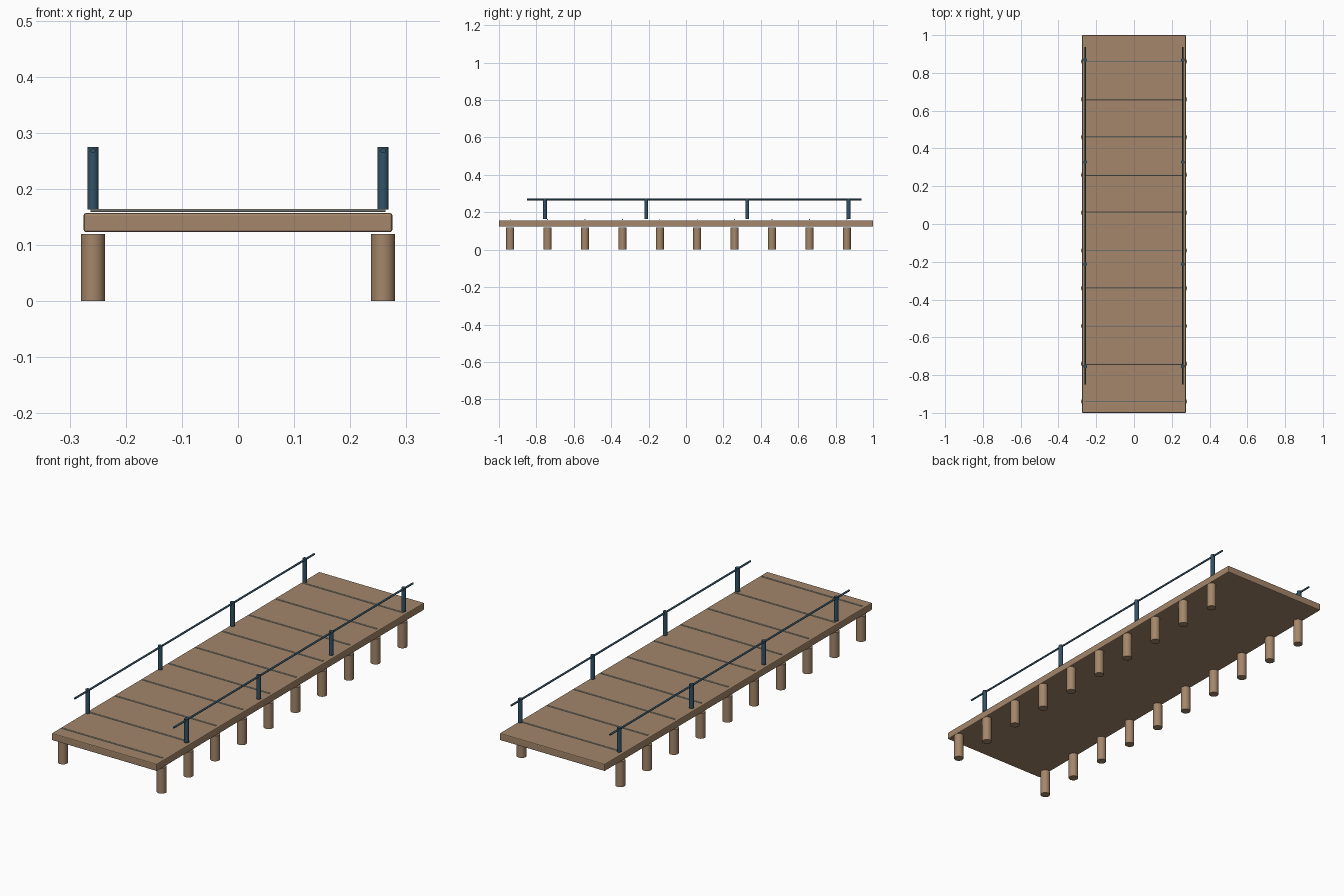
import bpy
from math import radians

if "Cube" in bpy.data.objects:
    bpy.data.objects.remove(bpy.data.objects["Cube"], do_unlink=True)


def material(name, rgb):
    m = bpy.data.materials.new(name)
    m.use_nodes = True
    color = (*rgb, 1)
    m.diffuse_color = color
    m.node_tree.nodes["Principled BSDF"].inputs["Base Color"].default_value = color
    return m


wood = material("brown wood", (0.37, 0.24, 0.145))
metal = material("dark blue metal", (0.032, 0.085, 0.13))
rope = material("pale seam", (0.62, 0.64, 0.56))


def cylinder(name, mat, radius, length, loc, sides=24, rot=(0, 0, 0)):
    bpy.ops.mesh.primitive_cylinder_add(
        vertices=sides, radius=radius, depth=length, location=loc, rotation=rot)
    ob = bpy.context.object
    ob.name = name
    ob.data.materials.append(mat)
    bpy.ops.object.shade_smooth_by_angle(angle=radians(40))
    return ob


# Deck slab with softened edges
bpy.ops.mesh.primitive_cube_add(size=1, location=(0, 0, 0.14))
deck = bpy.context.object
deck.name = "deck"
deck.scale = (0.55, 2.0, 0.034)
bpy.ops.object.transform_apply(location=False, rotation=False, scale=True)
deck.data.materials.append(wood)
bevel = deck.modifiers.new("soft edges", 'BEVEL')
bevel.width = 0.004
bevel.segments = 2

SIDE = 0.2585
row_y = [-0.94 + 0.2 * i for i in range(10)]
post_y = [-0.754 + 0.541 * i for i in range(4)]

# Thin seams across the deck, one above each pair of piles
for y in row_y:
    cylinder("deck_seam", rope, 0.0027, 0.526, (0, y, 0.1615), 8, (0, radians(90), 0))

# Piles, railing posts and handrails on both sides
for side, x in (("left", SIDE), ("right", -SIDE)):
    for y in row_y:
        cylinder(side + "_pile", wood, 0.0215, 0.12, (x, y, 0.06))
    for y in post_y:
        cylinder(side + "_railing_post", metal, 0.01, 0.112, (x, y, 0.219), 16)
    cylinder(side + "_handrail", metal, 0.0045, 1.788, (x, 0.044, 0.268), 12,
             (radians(90), 0, 0))
